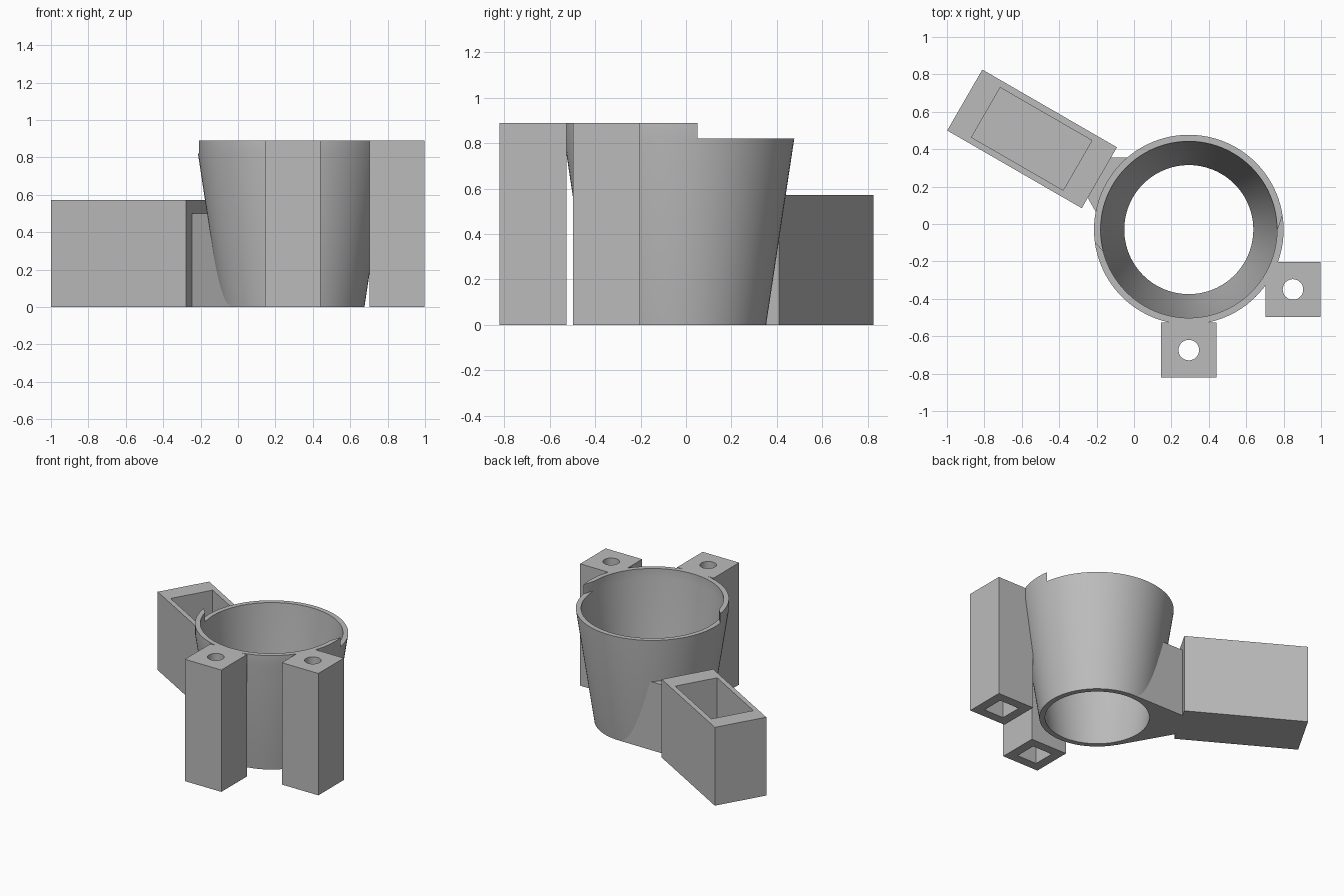
import bpy, bmesh, math
from mathutils import Matrix, Vector

cube = bpy.data.objects.get("Cube")
if cube:
    bpy.data.objects.remove(cube, do_unlink=True)

GREY = (0.5, 0.5, 0.5, 1)
mat = bpy.data.materials.new("plain grey")
mat.use_nodes = True
mat.diffuse_color = GREY
mat.node_tree.nodes["Principled BSDF"].inputs["Base Color"].default_value = GREY

CUP = Vector((0.293, -0.03, 0))   # cup axis
STEP, TOP = 0.82, 0.89            # low and high rim
SEG = 96


def finish(name, bm):
    bmesh.ops.recalc_face_normals(bm, faces=bm.faces)
    mesh = bpy.data.meshes.new(name)
    bm.to_mesh(mesh)
    bm.free()
    mesh.materials.append(mat)
    obj = bpy.data.objects.new(name, mesh)
    bpy.context.collection.objects.link(obj)
    return obj


def lathe(name, profile, centre, closed=False, seg=SEG):
    """Revolve (radius, z) points; a closed profile makes a ring, an open one is capped."""
    bm = bmesh.new()
    rings = []
    for r, z in profile:
        angles = [2 * math.pi * i / seg for i in range(seg)]
        rings.append([bm.verts.new((centre.x + r * math.cos(a), centre.y + r * math.sin(a), z))
                      for a in angles])
    pairs = list(zip(rings, rings[1:]))
    if closed:
        pairs.append((rings[-1], rings[0]))
    else:
        bm.faces.new(rings[0])
        bm.faces.new(rings[-1])
    for a, b in pairs:
        for i in range(seg):
            j = (i + 1) % seg
            bm.faces.new((a[i], a[j], b[j], b[i]))
    return finish(name, bm)


def prism(name, outline, z0, z1):
    bm = bmesh.new()
    low = [bm.verts.new((x, y, z0)) for x, y in outline]
    high = [bm.verts.new((x, y, z1)) for x, y in outline]
    bm.faces.new(low)
    bm.faces.new(high)
    for i in range(len(low)):
        j = (i + 1) % len(low)
        bm.faces.new((low[i], low[j], high[j], high[i]))
    return finish(name, bm)


def box(name, centre, size, z0, z1, turn=0):
    rot = Matrix.Rotation(math.radians(turn), 2)
    corners = [(-1, -1), (1, -1), (1, 1), (-1, 1)]
    outline = [rot @ Vector((sx * size[0] / 2, sy * size[1] / 2)) + Vector(centre)
               for sx, sy in corners]
    return prism(name, outline, z0, z1)


def cut(obj, cutter, keep=False):
    cutter.hide_render = True
    mod = obj.modifiers.new("cut", 'BOOLEAN')
    mod.operation = 'DIFFERENCE'
    mod.solver = 'EXACT'
    mod.object = cutter
    bpy.context.view_layer.objects.active = obj
    bpy.ops.object.modifier_apply(modifier=mod.name)
    if not keep:
        bpy.data.objects.remove(cutter, do_unlink=True)


def smooth(obj):
    bpy.ops.object.select_all(action='DESELECT')
    obj.select_set(True)
    bpy.context.view_layer.objects.active = obj
    bpy.ops.object.shade_smooth_by_angle(angle=math.radians(30))


# Tapered open cup with a straight collar, lowered along the back
cup = lathe("tapered_cup", [(0.345, 0), (0.383, 0), (0.507, STEP), (0.507, TOP),
                            (0.472, TOP), (0.472, STEP)], CUP, closed=True)
cut(cup, prism("rim_cutter", [(-0.16, -0.15), (-0.36, 0.07), (-0.36, 0.7),
                              (0.95, 0.7), (0.95, 0.5), (0.765, -0.03)], STEP + 0.001, 1))
smooth(cup)

# Cavity used to trim the parts that run into the cup wall
cavity = lathe("cavity_cutter", [(0.355, -0.05), (0.355, 0), (0.482, STEP), (0.482, 1)], CUP)

# Two mounting posts: round hole on top, square channel from below
for name, x, y in (("front_post", 0.293, -0.674), ("left_post", 0.85, -0.35)):
    post = box(name, (x, y), (0.295, 0.295), 0, TOP)
    cut(post, cavity, keep=True)
    cut(post, box("channel_cutter", (x, y), (0.16, 0.16), -0.1, 0.77))
    hole = Vector((x, y, 0))
    cut(post, lathe("hole_cutter", [(0.055, 0.7), (0.055, 1)], hole, seg=32))
    smooth(post)

# Angled holder box with an open pocket
holder = box("holder_box", (-0.545, 0.455), (0.831, 0.376), 0, 0.572, turn=-30)
cut(holder, box("pocket_cutter", (-0.547, 0.455), (0.566, 0.307), 0.1, 0.7, turn=-30))

# Flared web, tangent to the foot of the cup, joining it to the holder
web = prism("joining_web", [(-0.125, 0.355), (-0.155, 0.355), (-0.265, 0.171), (-0.25, 0.145),
                            (-0.04, -0.2225), (CUP.x, CUP.y), (CUP.x, 0.353)], 0, 0.5)
cut(web, cavity)
